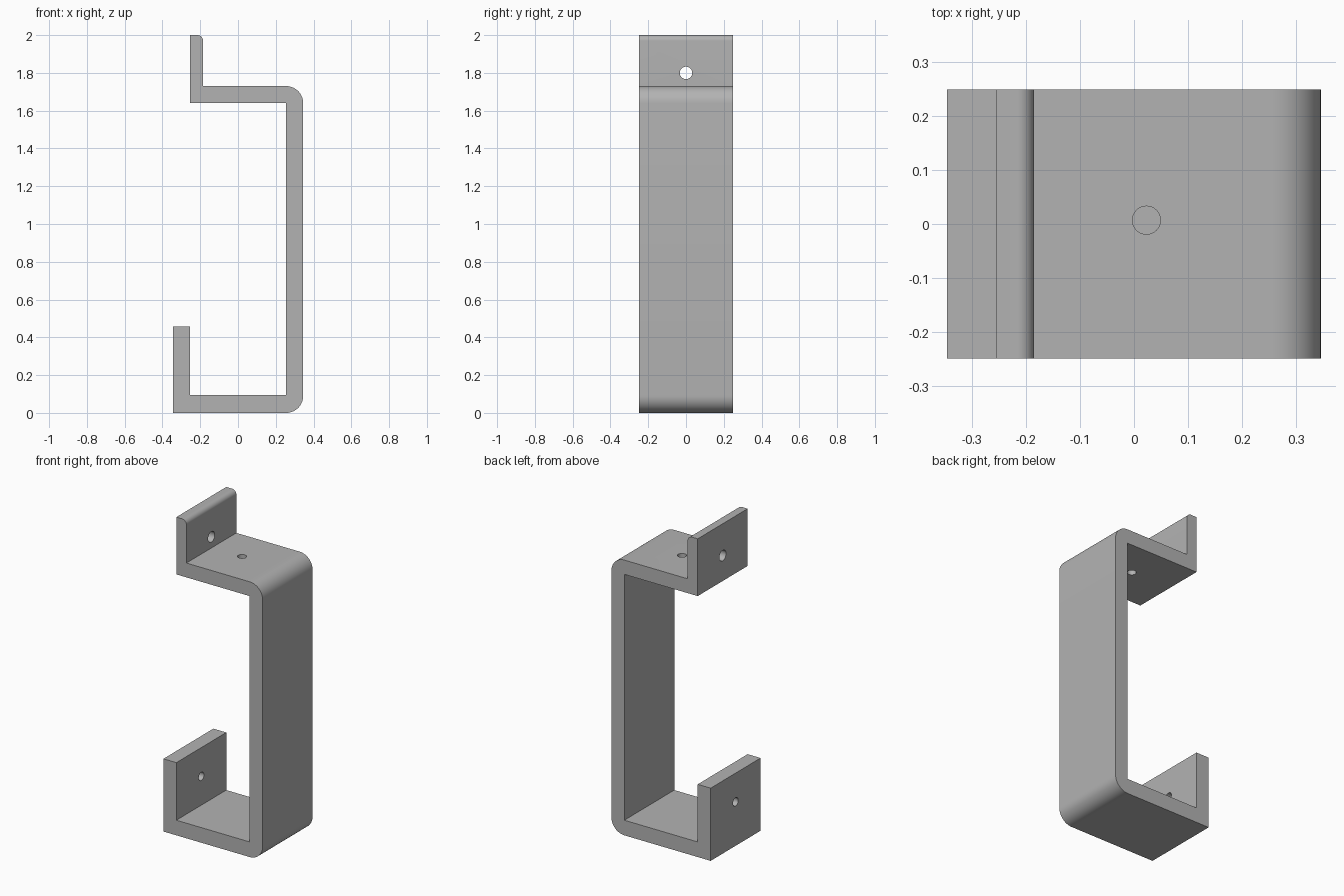
import bpy, bmesh, math
from mathutils import Matrix

if "Cube" in bpy.data.objects:
    bpy.data.objects.remove(bpy.data.objects["Cube"], do_unlink=True)

HALF_WIDTH = 0.248

# Plain grey metal
metal = bpy.data.materials.new("grey metal")
metal.use_nodes = True
grey = (0.45, 0.45, 0.45, 1)
metal.diffuse_color = grey
metal.node_tree.nodes["Principled BSDF"].inputs["Base Color"].default_value = grey


def arc(cx, cz, radius, start, end, steps=12):
    """Points of a rounded corner in the x-z plane, angles in degrees."""
    angles = [math.radians(start + (end - start) * i / steps) for i in range(steps + 1)]
    return [(cx + radius * math.cos(a), cz + radius * math.sin(a)) for a in angles]


def make_object(name, bm):
    bmesh.ops.recalc_face_normals(bm, faces=bm.faces)
    mesh = bpy.data.meshes.new(name)
    bm.to_mesh(mesh)
    bm.free()
    mesh.materials.append(metal)
    obj = bpy.data.objects.new(name, mesh)
    bpy.context.collection.objects.link(obj)
    return obj


def make_drill(name, location, radius, axis):
    """Cylinder that cuts one screw hole along the x or z axis."""
    turn = Matrix.Rotation(math.pi / 2, 4, "Y") if axis == "x" else Matrix()
    bm = bmesh.new()
    bmesh.ops.create_cone(bm, cap_ends=True, segments=32, radius1=radius,
                          radius2=radius, depth=0.25,
                          matrix=Matrix.Translation(location) @ turn)
    return make_object(name, bm)


# Bent strip: lower hook, spine, upper shelf and upper mounting tab
profile = [(-0.345, 0)]
profile += arc(0.255, 0.09, 0.09, -90, 0)
profile += arc(0.255, 1.64, 0.09, 0, 90)
profile += [(-0.185, 1.73)]
profile += arc(-0.215, 1.97, 0.03, 0, 90)
profile += [(-0.255, 2), (-0.255, 1.64), (0.255, 1.64), (0.255, 0.095),
            (-0.255, 0.095), (-0.255, 0.457), (-0.345, 0.457)]

bm = bmesh.new()
side = bm.faces.new([bm.verts.new((x, -HALF_WIDTH, z)) for x, z in profile])
swept = bmesh.ops.extrude_face_region(bm, geom=[side], use_keep_orig=True)
moved = [v for v in swept["geom"] if isinstance(v, bmesh.types.BMVert)]
bmesh.ops.translate(bm, verts=moved, vec=(0, 2 * HALF_WIDTH, 0))
bracket = make_object("bracket", bm)

# Screw holes
drills = [
    make_drill("upper_tab_drill", (-0.22, 0, 1.8), 0.033, "x"),
    make_drill("lower_tab_drill", (-0.3, 0, 0.276), 0.026, "x"),
    make_drill("shelf_drill", (0.023, 0.007, 1.69), 0.026, "z"),
]
bpy.context.view_layer.objects.active = bracket
bracket.select_set(True)
for drill in drills:
    cut = bracket.modifiers.new(drill.name, "BOOLEAN")
    cut.operation = "DIFFERENCE"
    cut.solver = "EXACT"
    cut.object = drill
    bpy.ops.object.modifier_apply(modifier=cut.name)
    bpy.data.objects.remove(drill, do_unlink=True)

# Smooth bends, crisp edges
bpy.ops.object.shade_smooth_by_angle(angle=math.radians(30))
